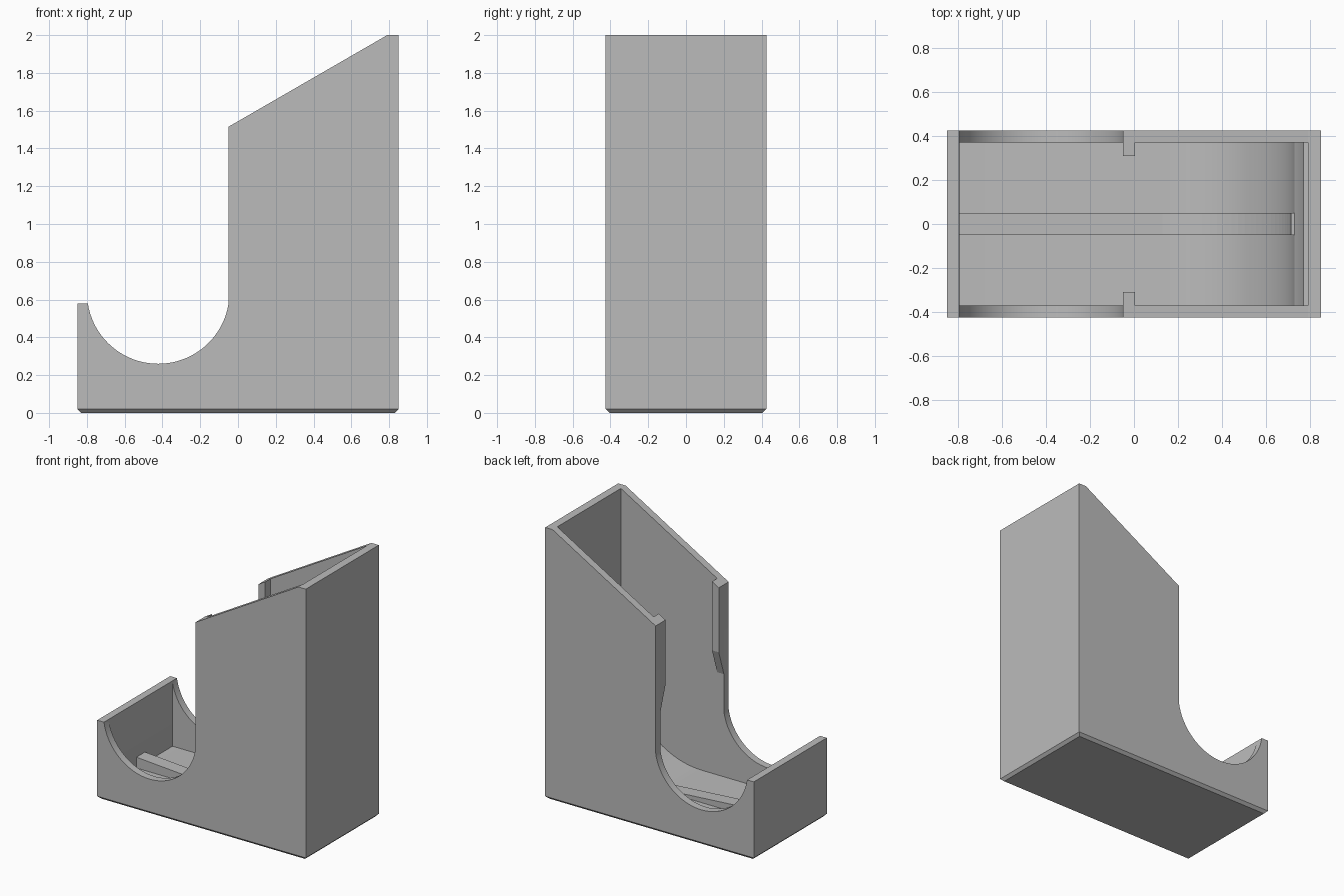
import bpy
import bmesh
import math

if "Cube" in bpy.data.objects:
    bpy.data.objects.remove(bpy.data.objects["Cube"], do_unlink=True)

GREY = (0.5, 0.5, 0.5, 1)
mat = bpy.data.materials.new("plain grey")
mat.use_nodes = True
mat.diffuse_color = GREY
mat.node_tree.nodes["Principled BSDF"].inputs["Base Color"].default_value = GREY


def arc(cx, cz, r, a0, a1, n):
    """Points on an arc in the xz plane, angles in degrees."""
    angles = [math.radians(a0 + (a1 - a0) * i / n) for i in range(n + 1)]
    return [(cx + r * math.cos(a), cz + r * math.sin(a)) for a in angles]


def prism(name, profile, y0, y1, edit=None):
    """Extrude an xz profile from y0 to y1."""
    bm = bmesh.new()
    face = bm.faces.new([bm.verts.new((x, y0, z)) for x, z in profile])
    ext = bmesh.ops.extrude_face_region(bm, geom=[face])["geom"]
    for v in ext:
        if isinstance(v, bmesh.types.BMVert):
            v.co.y = y1
    if edit:
        edit(bm)
    bmesh.ops.recalc_face_normals(bm, faces=bm.faces)
    mesh = bpy.data.meshes.new(name)
    bm.to_mesh(mesh)
    bm.free()
    mesh.materials.append(mat)
    obj = bpy.data.objects.new(name, mesh)
    bpy.context.collection.objects.link(obj)
    return obj


def chamfer_base(bm):
    edges = [e for e in bm.edges if all(v.co.z < 0.001 for v in e.verts)]
    bmesh.ops.bevel(bm, geom=edges, offset=0.02, segments=1, affect='EDGES')


# Outer shell: low tray with a round side opening, tall sloped bin
opening = arc(-0.4225, 0.637, 0.377, 188.7, 351.3, 40)
outline = ([(-0.85, 0), (0.85, 0), (0.85, 2), (0.79, 2), (-0.05, 1.515)]
           + opening[::-1] + [(-0.85, 0.58)])
body = prism("holder_body", outline, -0.425, 0.425, chamfer_base)

# Hollow: flat floor, curved ramp and a small step below the end wall
FLOOR = 0.1
ramp = arc(0.13, FLOOR + 0.6, 0.6, -90, -4, 24)
hollow = ([(-0.793, 2.3), (-0.793, FLOOR)] + ramp
          + [(0.75, 0.7), (0.77, 0.78), (0.79, 0.78), (0.79, 2.3)])
cutter = prism("hollow_cutter", hollow, -0.37, 0.37)
mod = body.modifiers.new("hollow", 'BOOLEAN')
mod.operation = 'DIFFERENCE'
mod.solver = 'EXACT'
mod.object = cutter
bpy.context.view_layer.objects.active = body
body.select_set(True)
bpy.ops.object.modifier_apply(modifier=mod.name)
bpy.data.objects.remove(cutter, do_unlink=True)
bpy.ops.object.shade_smooth_by_angle(angle=math.radians(20))

# Centre rib: rises towards the tray end and follows the ramp
rib_top = arc(0.13, FLOOR + 0.6, 0.585, -90, -4, 24)
rib_base = arc(0.13, FLOOR + 0.6, 0.61, -90, -4, 24)
rib = prism("floor_rib", [(-0.8, 0.18)] + rib_top + rib_base[::-1] + [(-0.8, 0.09)],
            -0.05, 0.05)

# Retaining lips: inside both front edges, fading into the wall below
SLOPE = (2 - 1.515) / 0.84
for side, label in ((-1, "right"), (1, "left")):
    def taper(bm):
        for v in bm.verts:
            if v.co.z < 1.1 and abs(v.co.y) > 0.35:
                v.co.z = 0.85

    prism("retaining_lip_" + label,
          [(-0.05, 1.04), (0.005, 1.04), (0.005, 1.515 + 0.055 * SLOPE), (-0.05, 1.515)],
          side * 0.31, side * 0.372, taper)
